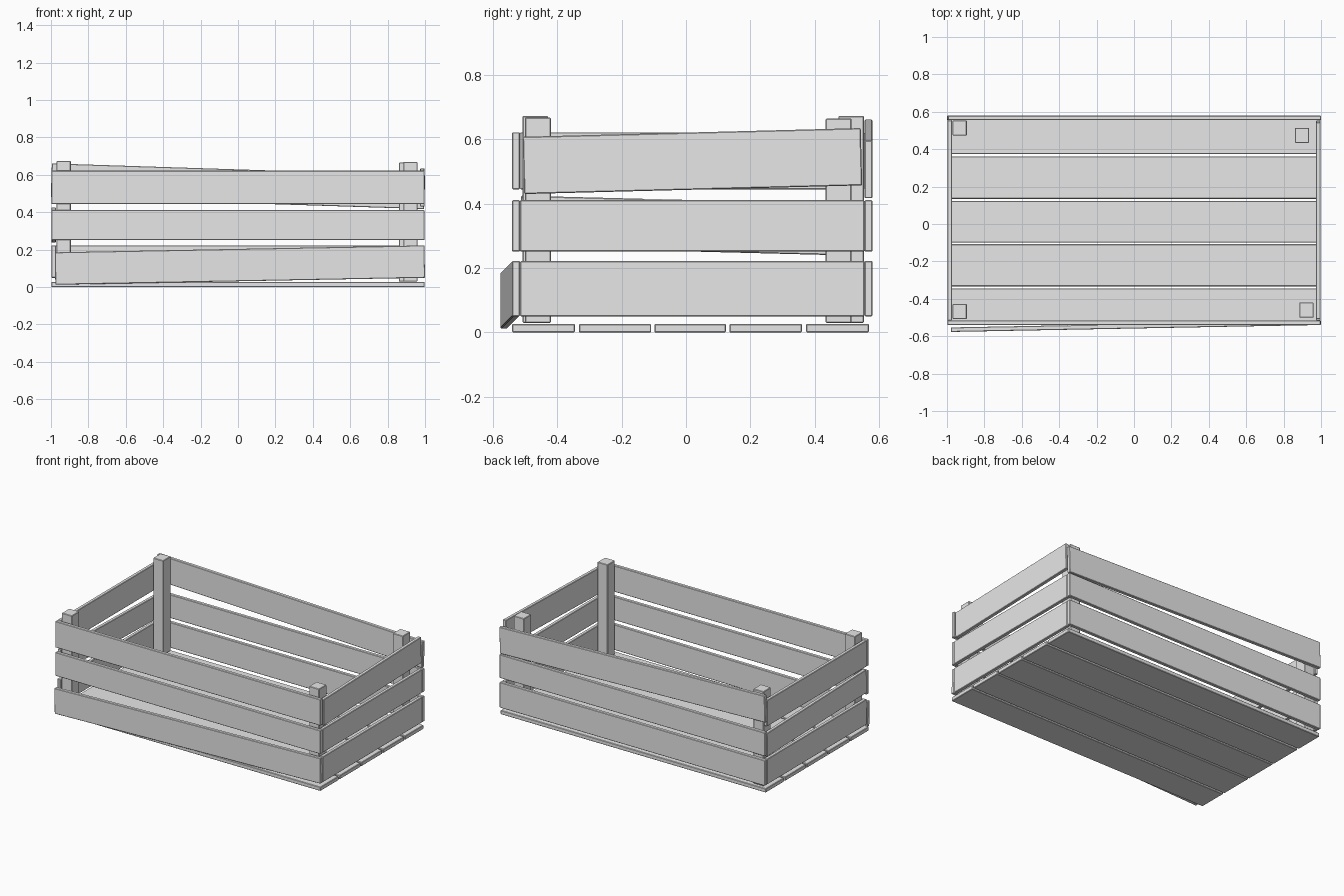
import bpy
from mathutils import Matrix, Vector

cube = bpy.data.objects.get("Cube")
if cube:
    bpy.data.objects.remove(cube, do_unlink=True)

wood = bpy.data.materials.new("plain grey wood")
wood.use_nodes = True
grey = (0.8, 0.8, 0.8, 1)
wood.diffuse_color = grey
wood.node_tree.nodes["Principled BSDF"].inputs["Base Color"].default_value = grey

THICK = 0.024
UP = Vector((0, 0, 1))


def board(name, start, end, height, thick=THICK):
    """Bevelled plank whose centre line runs from start to end."""
    start, end = Vector(start), Vector(end)
    along = (end - start).normalized()
    side = UP.cross(along).normalized()
    rise = along.cross(side)
    turn = Matrix((along, side, rise)).transposed().to_4x4()
    bpy.ops.mesh.primitive_cube_add(size=1)
    ob = bpy.context.object
    ob.name = name
    size = Matrix.Diagonal(((end - start).length, thick, height, 1))
    ob.data.transform(Matrix.Translation((start + end) / 2) @ turn @ size)
    ob.data.materials.append(wood)
    bevel = ob.modifiers.new("soft edges", 'BEVEL')
    bevel.width = 0.003
    bevel.segments = 1
    return ob


# Floor planks
for i, (y0, y1) in enumerate([(-0.54, -0.345), (-0.333, -0.108), (-0.098, 0.124),
                              (0.135, 0.36), (0.373, 0.568)]):
    y = (y0 + y1) / 2
    board(f"floor_plank_{i + 1}", (-0.998, y, 0.0135), (0.998, y, 0.0135), 0.027, y1 - y0)

# Corner posts
for name, x, y, top in [("front_right_post", -0.932, -0.468, 0.673),
                        ("back_right_post", -0.932, 0.513, 0.673),
                        ("front_left_post", 0.922, -0.46, 0.668),
                        ("back_left_post", 0.898, 0.474, 0.665)]:
    bpy.ops.mesh.primitive_cube_add(size=1, location=(x, y, (top + 0.03) / 2))
    post = bpy.context.object
    post.name = name
    post.data.transform(Matrix.Diagonal((0.076, 0.08, top - 0.03, 1)))
    post.data.materials.append(wood)
    post.modifiers.new("soft edges", 'BEVEL').width = 0.003
    post.modifiers["soft edges"].segments = 1

# Front and back slats: y at each end, z at each end, height
LOW, MID, TOP = 0.136, 0.331, 0.533
F, B = -0.528, 0.567
for name, ya, yb, za, zb, h in [
        ("front_low_slat", -0.565, F, 0.099, LOW, 0.173),
        ("front_middle_slat", F, F, MID, MID, 0.16),
        ("front_top_slat", F, F, TOP, TOP, 0.178),
        ("back_low_slat", B, B, LOW, LOW, 0.173),
        ("back_middle_slat", B, B, MID, MID, 0.16),
        ("back_top_slat", B, B, 0.571, 0.507, 0.18)]:
    left = -0.978 if "front_low" in name else -0.998
    board(name, (left, ya, za), (0.998, yb, zb), h)

# End slats, fitted between the front and back slats
S = 0.986
for name, x, za, zb, h in [
        ("left_low_slat", S, LOW, LOW, 0.173),
        ("left_middle_slat", S, MID, MID, 0.16),
        ("left_top_slat", S, 0.519, 0.546, 0.178),
        ("right_low_slat", -S, LOW, LOW, 0.173),
        ("right_middle_slat", -S, 0.345, 0.318, 0.16),
        ("right_top_slat", -S, TOP, TOP, 0.178)]:
    front, back = (-0.505, 0.545) if name == "left_top_slat" else (-0.515, 0.554)
    board(name, (x, front, za), (x, back, zb), h)
